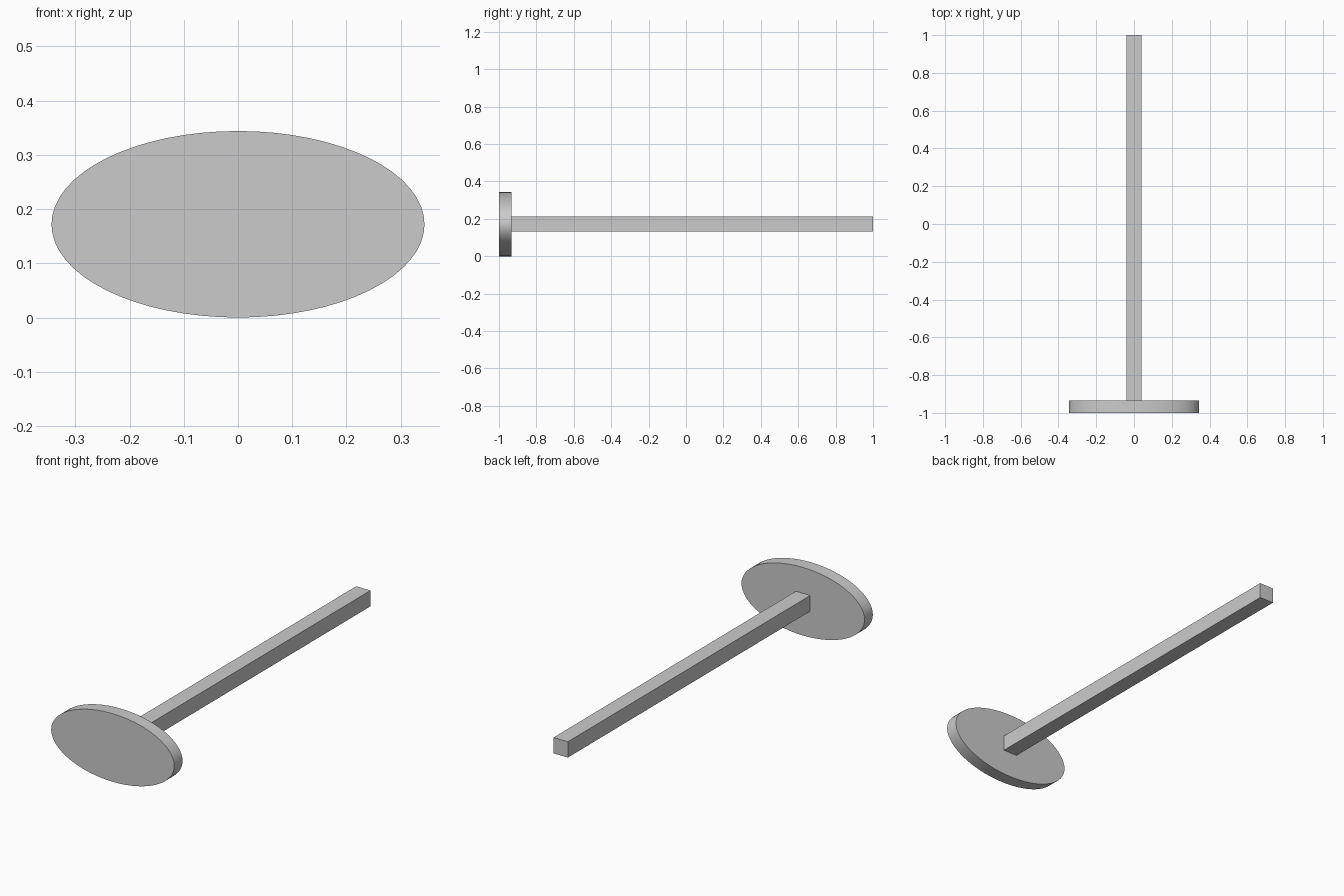
import bpy
import math

if "Cube" in bpy.data.objects:
    bpy.data.objects.remove(bpy.data.objects["Cube"])

CZ = 0.172         # height of the shared axis
DISC_BACK = -0.934  # rear face of the disc

# Oval disc at the front, axis along y
bpy.ops.mesh.primitive_cylinder_add(
    vertices=64, radius=1, depth=1.0 + DISC_BACK,
    location=(0, (DISC_BACK - 1) / 2, CZ), rotation=(math.pi / 2, 0, 0))
disc = bpy.context.object
disc.name = "oval_disc"
disc.scale = (0.344, 0.172, 1)
bpy.ops.object.transform_apply(location=False, rotation=True, scale=True)
bpy.ops.object.shade_smooth_by_angle(angle=math.radians(30))

# Square rod running back from the disc
bpy.ops.mesh.primitive_cube_add(size=1, location=(0, (1 + DISC_BACK) / 2, CZ + 0.001))
rod = bpy.context.object
rod.name = "square_rod"
rod.scale = (0.08, 1 - DISC_BACK, 0.08)
bpy.ops.object.transform_apply(location=False, rotation=False, scale=True)
